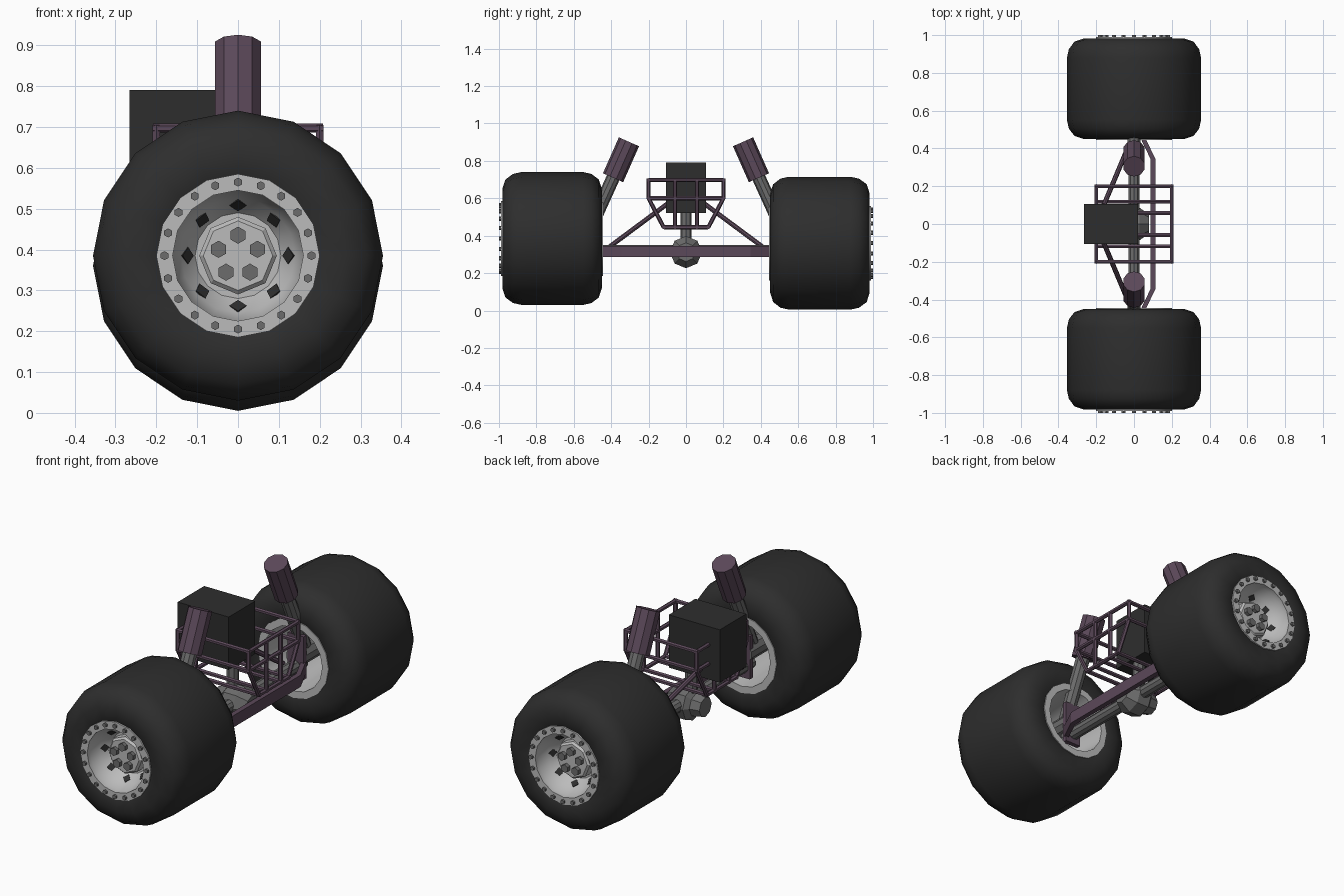
import bpy, bmesh
from math import sin, cos, pi, radians
from mathutils import Vector, Matrix

if "Cube" in bpy.data.objects:
    bpy.data.objects.remove(bpy.data.objects["Cube"])


def material(name, rgb):
    m = bpy.data.materials.new(name)
    m.diffuse_color = (*rgb, 1)
    m.use_nodes = True
    m.node_tree.nodes["Principled BSDF"].inputs["Base Color"].default_value = m.diffuse_color
    return m


RUBBER = material("dark_rubber", (0.027, 0.027, 0.027))
PURPLE = material("purple_paint", (0.105, 0.065, 0.1))
STEEL = material("dark_steel", (0.15, 0.15, 0.15))
ALLOY = material("light_alloy", (0.5, 0.5, 0.5))


def finish(name, bm, mat, smooth=None):
    bmesh.ops.recalc_face_normals(bm, faces=bm.faces)
    me = bpy.data.meshes.new(name)
    bm.to_mesh(me)
    bm.free()
    ob = bpy.data.objects.new(name, me)
    bpy.context.collection.objects.link(ob)
    me.materials.append(mat)
    if smooth:
        bpy.ops.object.select_all(action='DESELECT')
        ob.select_set(True)
        bpy.context.view_layer.objects.active = ob
        bpy.ops.object.shade_smooth_by_angle(angle=radians(smooth))
    return ob


def rods(name, segs, radius, sides, mat, smooth=None):
    """Straight prisms between pairs of points, joined in one object."""
    bm = bmesh.new()
    for a, b in segs:
        a, b = Vector(a), Vector(b)
        d = b - a
        mtx = Matrix.Translation((a + b) / 2) @ d.to_track_quat('Z', 'Y').to_matrix().to_4x4()
        bmesh.ops.create_cone(bm, cap_ends=True, segments=sides, radius1=radius,
                              radius2=radius, depth=d.length, matrix=mtx)
    return finish(name, bm, mat, smooth)


def lathe(name, profile, sides, mat, place, closed=False, smooth=None):
    """Spin (radius, along) points; place(x, along, z) maps to the world."""
    bm = bmesh.new()
    rings = []
    for i in range(sides):
        a = 2 * pi * i / sides
        rings.append([bm.verts.new(place(r * sin(a), t, r * cos(a))) for r, t in profile])
    n = len(profile)
    for i in range(sides):
        p, q = rings[i], rings[(i + 1) % sides]
        for j in range(n if closed else n - 1):
            k = (j + 1) % n
            bm.faces.new((p[j], p[k], q[k], q[j]))
    bmesh.ops.remove_doubles(bm, verts=bm.verts, dist=1e-5)
    bmesh.ops.dissolve_degenerate(bm, edges=bm.edges, dist=1e-5)
    return finish(name, bm, mat, smooth)


def box(name, lo, hi, mat):
    bm = bmesh.new()
    lo, hi = Vector(lo), Vector(hi)
    bmesh.ops.create_cube(bm, size=1, matrix=Matrix.Translation((lo + hi) / 2)
                          @ Matrix.Diagonal((*(hi - lo), 1)))
    return finish(name, bm, mat)


def circle(n, r):
    return [(r * sin(2 * pi * i / n), r * cos(2 * pi * i / n)) for i in range(n)]


TYRE = [(.185, .97), (.2, .982), (.265, .982), (.315, .966), (.345, .925), (.355, .88),
        (.355, .55), (.345, .505), (.315, .466), (.265, .45), (.2, .45), (.185, .46)]
RIM = [(0, .87), (.105, .87), (.14, .915), (.16, .965), (.16, .99), (.2, .99), (.2, .975),
       (.187, .96), (.187, .465), (.2, .46), (.2, .445), (.165, .445), (.155, .6),
       (.14, .84), (0, .85)]

for label, s, cz in (("front", -1, .385), ("rear", 1, .36)):
    def place(x, t, z, s=s, cz=cz):
        return Vector((x, s * t, cz + z))

    # Wheel: tyre, dished rim, hub and bolts
    lathe(label + "_tyre", TYRE, 16, RUBBER, place, True, 40)
    lathe(label + "_rim", RIM, 16, ALLOY, place, False, 25)
    lathe(label + "_hub_cap", [(0, .86), (.095, .86), (.095, .91), (.085, .92), (0, .92)],
          8, ALLOY, place)
    rods(label + "_rim_bolts", [(place(x, .985, z), place(x, 1, z)) for x, z in circle(20, .18)],
         .011, 6, STEEL)
    rods(label + "_wheel_nuts", [(place(x, .915, z), place(x, .94, z)) for x, z in circle(5, .05)],
         .021, 6, STEEL)
    # Dark diamond slots lying on the sloped dish
    slots = []
    for x, z in circle(8, .125):
        u = Vector((x, 0, z)).normalized()
        n = Vector((-u.x * .77, s * .64, -u.z * .77))
        c = place(x, .897, z)
        slots.append((c - n * .004, c + n * .004))
    rods(label + "_rim_slots", slots, .021, 4, RUBBER)
    # Inner stub axle and knuckle plate inside the wheel
    rods(label + "_stub_axle", [(place(0, .46, 0), place(0, .86, 0))], .05, 10, STEEL)
    box(label + "_knuckle", (-.04, s * .47 - .012, .26), (.05, s * .47 + .012, .48), PURPLE)
    # Shock absorber
    rods(label + "_shock_shaft", [((0, s * .53, .40), (0, s * .385, .72))], .036, 10, STEEL)
    rods(label + "_shock_body", [((0, s * .39, .71), (0, s * .305, .902))], .059, 10, PURPLE)
    # Upper link from axle to chassis
    rods(label + "_upper_link", [((-.03, s * .41, .34), (-.16, s * .1, .57))], .013, 8, PURPLE)

# Axle tube, differential and drive shaft
rods("axle_tube", [((0, -.52, .317), (0, .52, .317))], .032, 10, STEEL)
lathe("differential", [(0, -.11), (.05, -.11), (.06, -.06), (.086, -.04), (.086, .03),
                       (.05, .08), (0, .08)], 8, STEEL,
      lambda x, t, z: Vector((t, x, .312 + z)))
rods("drive_shaft", [((-.03, 0, .34), (-.03, 0, .55))], .03, 8, STEEL)

# Steering bar: flat strip bent back at both ends
bm = bmesh.new()
path = [(.04, -.47), (.1, -.345), (.1, .345), (.04, .47)]
rows = []
for x, y in path:
    rows.append([bm.verts.new((x + dx, y, z)) for dx, z in
                 ((-.013, .285), (.013, .285), (.013, .345), (-.013, .345))])
for p, q in zip(rows, rows[1:]):
    for j in range(4):
        k = (j + 1) % 4
        bm.faces.new((p[j], p[k], q[k], q[j]))
bm.faces.new(rows[0])
bm.faces.new(rows[-1])
finish("steering_bar", bm, PURPLE)

# Tubular chassis cage
W, Y, B = .2, .2, .118
segs = []
for sx in (-W, W):
    for z in (.697, .6):
        segs.append(((sx, -Y, z), (sx, Y, z)))
    segs.append(((sx, -B, .445), (sx, B, .445)))
    for sy in (-1, 1):
        segs += [((sx, sy * Y, .705), (sx, sy * Y, .595)),
                 ((sx, sy * Y, .6), (sx, sy * B, .442)),
                 ((sx, sy * .058, .445), (sx, sy * .058, .697))]
for sy in (-1, 1):
    for y, z in ((Y, .697), (Y, .6), (B, .445), (.058, .445)):
        segs.append(((-W - .008, sy * y, z), (W + .008, sy * y, z)))
rods("chassis_cage", segs, .011, 6, PURPLE)

# Motor box
box("motor_box", (-.266, -.107, .52), (.022, .107, .79), RUBBER)
